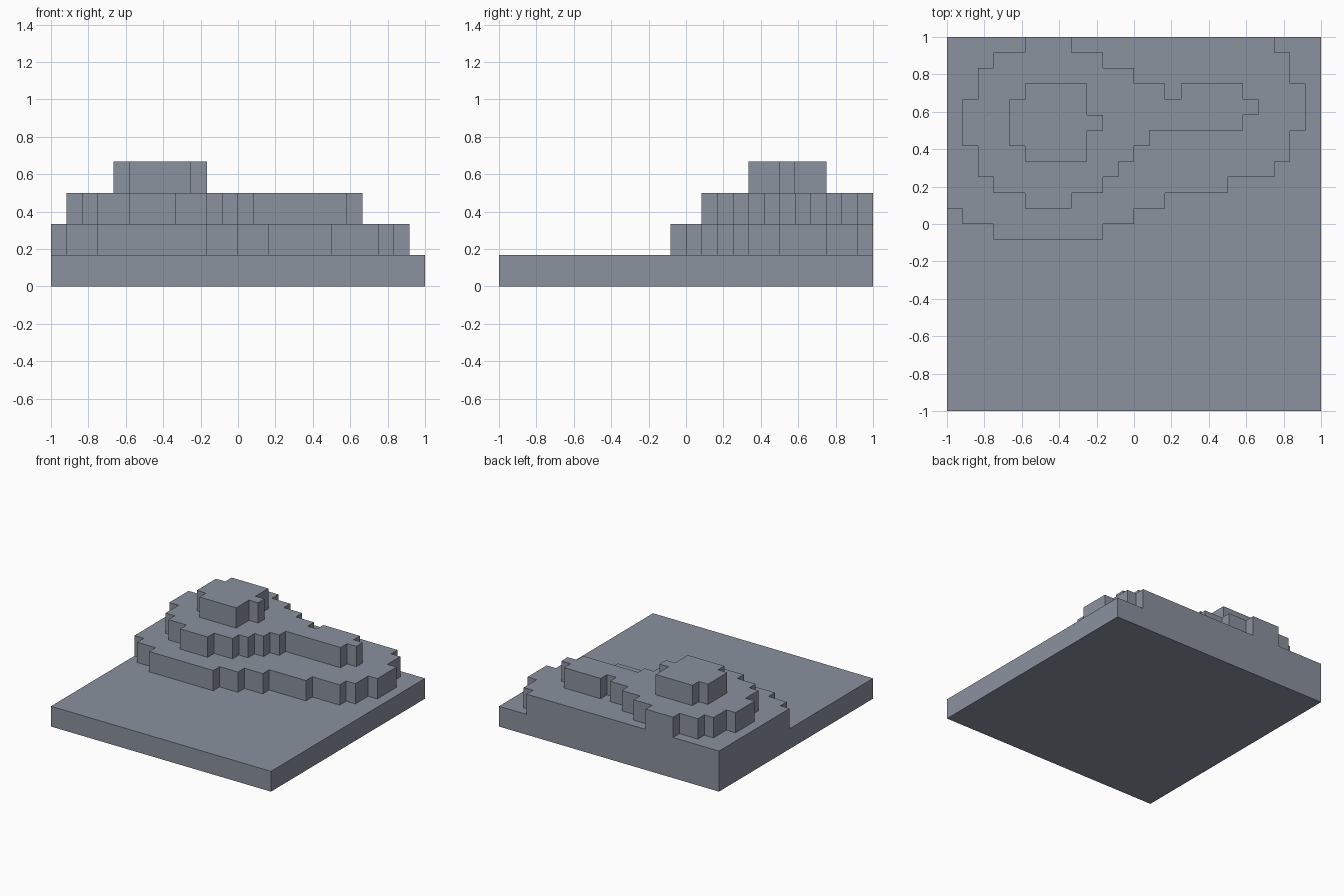
import bpy
import bmesh

if "Cube" in bpy.data.objects:
    bpy.data.objects.remove(bpy.data.objects["Cube"])

CELL = 1 / 12      # plan grid step
STEP = 1 / 6       # height of one terrace

stone = bpy.data.materials.new("slate grey")
stone.diffuse_color = (0.254, 0.287, 0.342, 1)
stone.use_nodes = True
stone.node_tree.nodes["Principled BSDF"].inputs["Base Color"].default_value = stone.diffuse_color


def terrace(name, level, start, moves):
    """Stepped slab; moves alternate along y and x in grid cells, counter-clockwise."""
    x, y = start
    corners = [(x, y)]
    for i, d in enumerate(moves):
        if i % 2:
            x += d
        else:
            y += d
        corners.append((x, y))
    bm = bmesh.new()
    verts = [bm.verts.new((cx * CELL - 1, cy * CELL - 1, level * STEP))
             for cx, cy in corners]
    face = bm.faces.new(verts)
    top = bmesh.ops.extrude_face_region(bm, geom=[face], use_keep_orig=True)
    bmesh.ops.translate(bm, vec=(0, 0, STEP),
                        verts=[g for g in top["geom"] if isinstance(g, bmesh.types.BMVert)])
    bmesh.ops.recalc_face_normals(bm, faces=bm.faces)
    mesh = bpy.data.meshes.new(name)
    bm.to_mesh(mesh)
    bm.free()
    mesh.materials.append(stone)
    bpy.context.collection.objects.link(bpy.data.objects.new(name, mesh))


# Square ground slab
terrace("ground_slab", 0, (0, 24), [-24, 24, 24])

# Broad lower terrace, flush with the back and left edges
terrace("lower_terrace", 1, (0, 24),
        [-11, 1, -1, 2, -1, 7, 1, 2, 1, 2, 1, 4, 1, 3, 1, 1, 2, 1,
         3, -1, 2, -1, 1])

# Middle terrace with a ridge running to the right
terrace("middle_terrace", 2, (5, 24),
        [-1, -2, -1, -1, -2, -1, -3, 1, -2, 1, -1, 2, -1, 3, 1, 2, 1, 1,
         1, 1, 1, 1, 1, 6, 1, 1, 1, -1, 1, -4, -1, -1, 1, -2, 1, -2, 1, -2, 1])

# Summit block
terrace("summit", 3, (4, 20), [-3, 1, -1, 4, 2, 1, 1, -1, 2, -4, -1])
